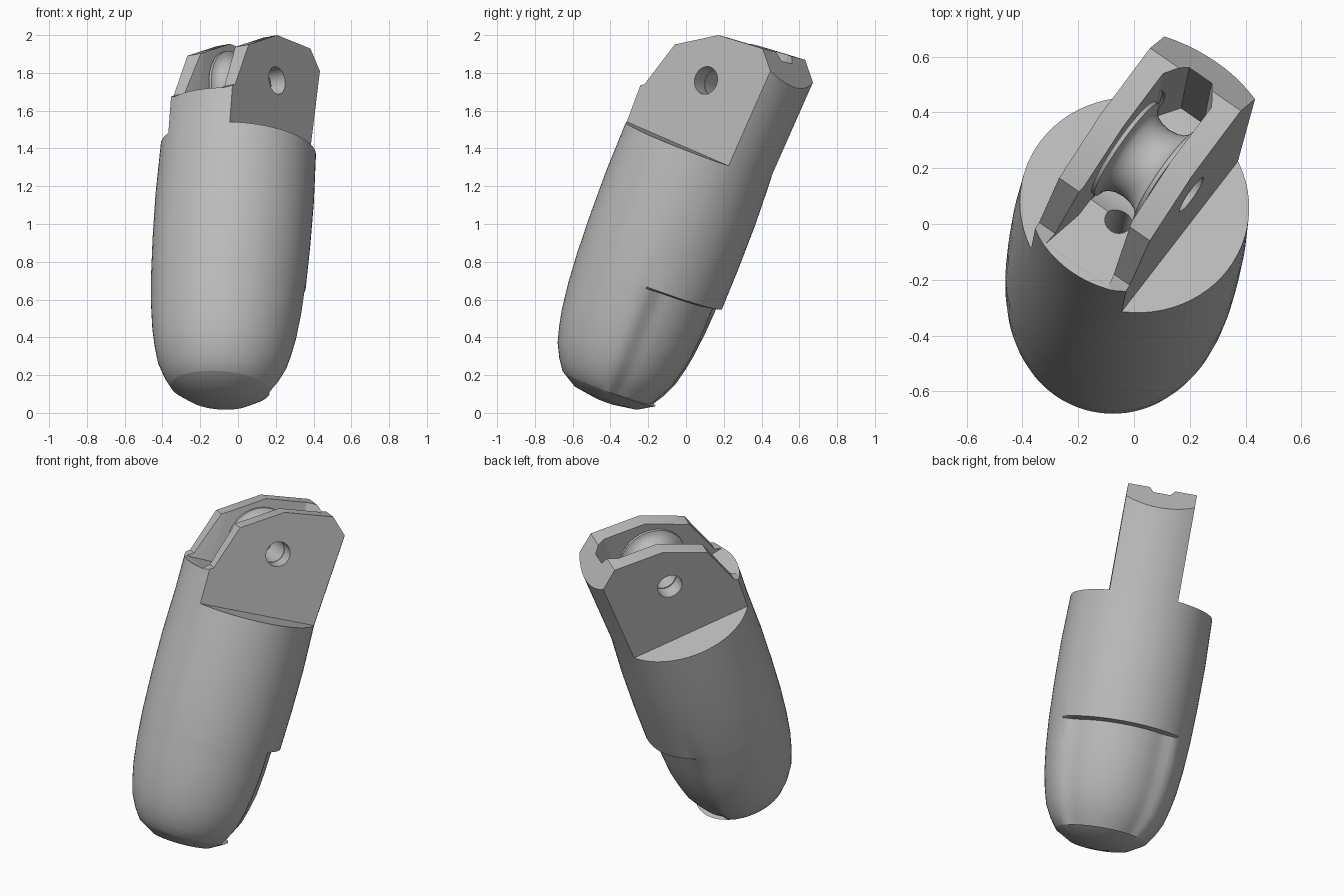
import bpy, bmesh, math
from mathutils import Matrix, Vector

if "Cube" in bpy.data.objects:
    bpy.data.objects.remove(bpy.data.objects["Cube"])

grey = bpy.data.materials.new("plain_grey")
grey.use_nodes = True
COLOUR = (0.5, 0.5, 0.5, 1)
grey.diffuse_color = COLOUR
grey.node_tree.nodes["Principled BSDF"].inputs["Base Color"].default_value = COLOUR

# Finger frame: width axis, pad (back) axis and long axis
long_axis = Vector((0.07, 0.35, 0.934)).normalized()
width_axis = Vector((0.813, -0.563, 0.15))
width_axis = (width_axis - long_axis * width_axis.dot(long_axis)).normalized()
pad_axis = long_axis.cross(width_axis)
FRAME = Matrix((width_axis, pad_axis, long_axis)).transposed().to_4x4()
FRAME.translation = (-0.091, -0.396, 0.156)

SHOULDER, PAD_TOP = 1.326, 0.575
PIN_Y, PIN_Z = 0.028, 1.695
HALF_TONGUE, HALF_SLOT = 0.2, 0.107


def make(name, bm, cutter=False):
    bmesh.ops.recalc_face_normals(bm, faces=bm.faces)
    mesh = bpy.data.meshes.new(name)
    bm.to_mesh(mesh)
    bm.free()
    mesh.materials.append(grey)
    obj = bpy.data.objects.new(name, mesh)
    bpy.context.collection.objects.link(obj)
    obj.matrix_world = FRAME
    obj.hide_render = cutter
    return obj


def loft(rings, closed=False):
    """Skin a list of equal rings; capped at the ends or joined in a loop."""
    bm = bmesh.new()
    rows = [[bm.verts.new(p) for p in ring] for ring in rings]
    n = len(rows[0])
    pairs = list(zip(rows, rows[1:])) + ([(rows[-1], rows[0])] if closed else [])
    for a, b in pairs:
        for i in range(n):
            j = (i + 1) % n
            bm.faces.new((a[i], a[j], b[j], b[i]))
    if not closed:
        bm.faces.new(rows[0])
        bm.faces.new(rows[-1])
    return bm


def pin_ring(x, r, n=40):
    return [(x, PIN_Y + r * math.cos(2 * math.pi * i / n),
             PIN_Z + r * math.sin(2 * math.pi * i / n)) for i in range(n)]


def smooth(t):
    t = max(0, min(1, t))
    return t * t * (3 - 2 * t)


# Fingertip body: rounded tip, recessed pad on the back, back flare at the top
def body_ring(z, r, recess, n=72):
    ring = []
    for i in range(n):
        a = 2 * math.pi * i / n
        off = abs((a + math.pi) % (2 * math.pi) - math.pi)
        rr = r - recess * smooth((math.radians(58) - off) / 0.3)
        rr += 0.07 * max(0, z - SHOULDER) * max(0, math.cos(a))
        ring.append((rr * math.sin(a), rr * math.cos(a), z))
    return ring


profile = [(-0.1, 0.06, 0), (-0.08, 0.18, 0), (-0.03, 0.262, 0), (-0.028, 0.265, 0.03),
           (0.03, 0.305, 0.035), (0.104, 0.342, 0.035), (0.19, 0.365, 0.035),
           (0.28, 0.383, 0.035), (0.42, 0.4, 0.04), (PAD_TOP - 0.01, 0.41, 0.045),
           (PAD_TOP, 0.411, 0), (0.8, 0.418, 0), (1.05, 0.42, 0),
           (SHOULDER, 0.412, 0), (2.1, 0.412, 0)]
body = make("fingertip_body", loft([body_ring(*p) for p in profile]))


# Cutters that shape the tongue
def box(name, x0, x1, y0, y1, z0, z1):
    plan = [(x0, y0), (x1, y0), (x1, y1), (x0, y1)]
    return make(name, loft([[(x, y, z) for x, y in plan] for z in (z0, z1)]), True)


cutters = [box("right_shoulder_cutter", -1, -HALF_TONGUE, -1, 1, SHOULDER, 3),
           box("left_shoulder_cutter", HALF_TONGUE, 1, -1, 1, SHOULDER, 3)]

outline = [(-1, 1.52), (-0.38, 1.52), (-0.337, 1.547), (-0.244, 1.804), (0, 1.942),
           (0.3, 1.97), (0.41, 1.866), (0.8, 1.5), (0.8, 3), (-1, 3)]
cutters.append(make("tongue_end_cutter",
                    loft([[(x, y, z) for y, z in outline] for x in (-0.7, 0.7)]), True))

# Slot open at the front, with a round well for the pulley
half = [(0.15, -0.7), (0.138, -0.38), (HALF_SLOT, -0.22), (HALF_SLOT, 0.25), (0.05, 0.335)]
plan = half + [(-x, y) for x, y in reversed(half)]
cutters.append(make("slot_cutter",
                    loft([[(x, y, z) for x, y in plan] for z in (1.521, 3)]), True))
cutters.append(make("well_cutter",
                    loft([pin_ring(x, 0.245) for x in (-0.106, 0.106)]), True))

# Pin hole across the ears and cable hole in the well
cutters.append(make("pin_hole_cutter",
                    loft([pin_ring(x, 0.074, 32) for x in (-0.5, 0.5)]), True))
cable = [(0.02 + 0.05 * math.cos(math.pi * i / 10), -0.15 + 0.05 * math.sin(math.pi * i / 10))
         for i in range(20)]
cutters.append(make("cable_hole_cutter",
                    loft([[(x, y, z) for x, y in cable] for z in (1.2, 1.6)]), True))

for cutter in cutters:
    mod = body.modifiers.new(cutter.name, "BOOLEAN")
    mod.operation = "DIFFERENCE"
    mod.solver = "EXACT"
    mod.object = cutter
bpy.context.view_layer.update()
shaped = bpy.data.meshes.new_from_object(body.evaluated_get(bpy.context.evaluated_depsgraph_get()))
body.modifiers.clear()
body.data = shaped
for cutter in cutters:
    bpy.data.objects.remove(cutter)

# Grooved pulley on the pin
groove = [(-0.1, 0.074), (-0.1, 0.2)]
groove += [(0.085 * math.sin(math.pi * t / 8), 0.2 - 0.055 * math.cos(math.pi * t / 8))
           for t in range(-4, 5)]
groove += [(0.1, 0.2), (0.1, 0.074)]
pulley = make("pulley", loft([pin_ring(x, r) for x, r in groove], closed=True))

for obj in (body, pulley):
    bpy.ops.object.select_all(action="DESELECT")
    obj.select_set(True)
    bpy.context.view_layer.objects.active = obj
    bpy.ops.object.shade_smooth_by_angle(angle=math.radians(30))
